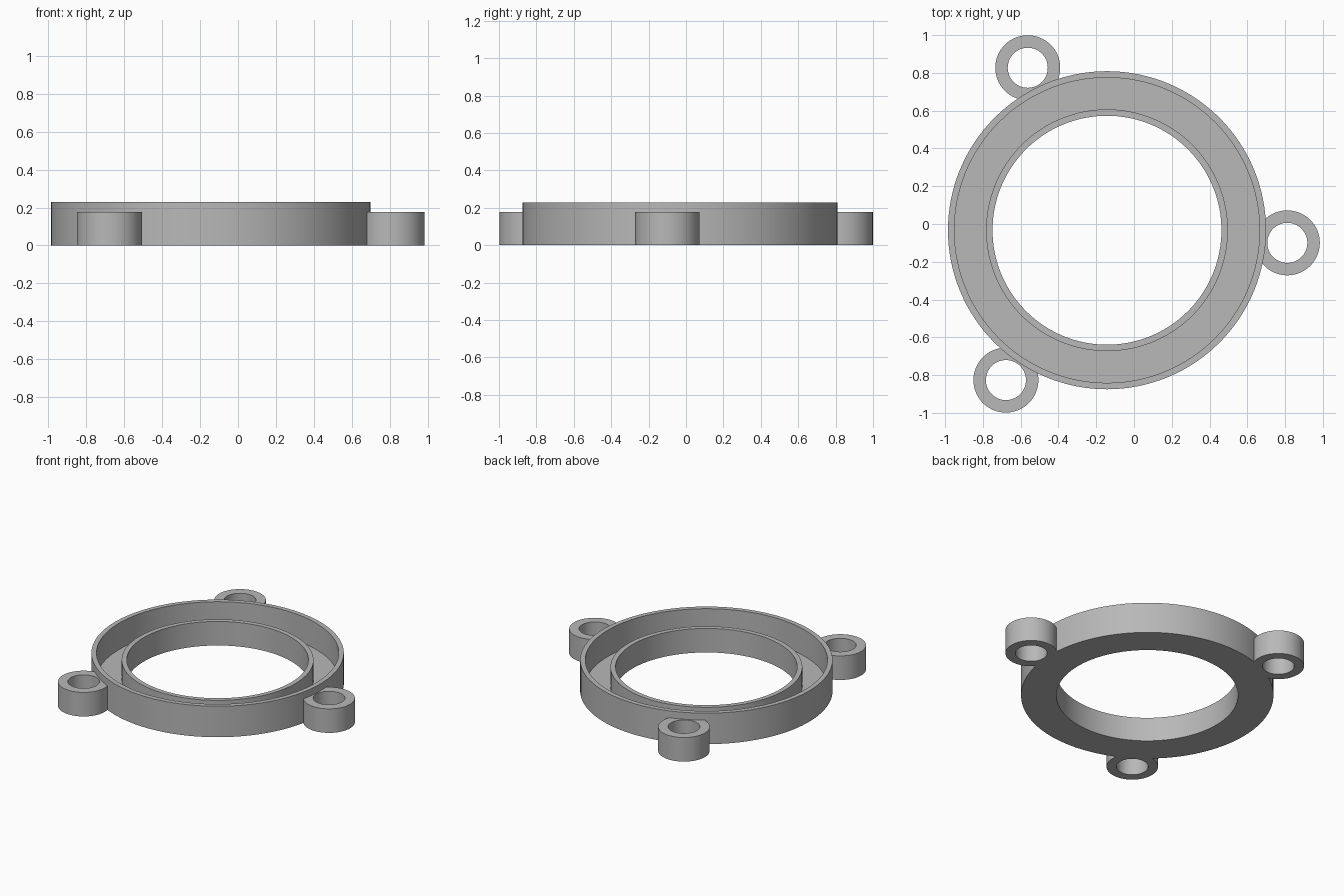
import bpy, bmesh
from math import sin, cos, tau, radians

cube = bpy.data.objects.get("Cube")
if cube:
    bpy.data.objects.remove(cube, do_unlink=True)

grey = bpy.data.materials.new("plain grey")
grey.use_nodes = True
colour = (0.48, 0.48, 0.48, 1)
grey.diffuse_color = colour
grey.node_tree.nodes["Principled BSDF"].inputs["Base Color"].default_value = colour

CENTRE = (-0.143, -0.033)
RADIUS = 0.842
LUG_HEIGHT = 0.177


def lathe(name, profile, centre, sides):
    """Turn a closed (radius, height) profile around a vertical axis."""
    bm = bmesh.new()
    rings = []
    for i in range(sides):
        a = tau * i / sides
        rings.append([bm.verts.new((r * cos(a), r * sin(a), z)) for r, z in profile])
    n = len(profile)
    for i in range(sides):
        here, there = rings[i], rings[(i + 1) % sides]
        for j in range(n):
            k = (j + 1) % n
            bm.faces.new((here[j], there[j], there[k], here[k]))
    bmesh.ops.recalc_face_normals(bm, faces=bm.faces)
    mesh = bpy.data.meshes.new(name)
    bm.to_mesh(mesh)
    bm.free()
    mesh.materials.append(grey)
    obj = bpy.data.objects.new(name, mesh)
    obj.location = (*centre, 0)
    bpy.context.collection.objects.link(obj)
    return obj


def activate(obj):
    bpy.ops.object.select_all(action="DESELECT")
    obj.select_set(True)
    bpy.context.view_layer.objects.active = obj


# Channel ring: tall outer wall, thin floor, lower inner wall
wall, floor, bore = 0.034, 0.034, 0.606
ring = lathe("channel_ring", [
    (bore, 0), (RADIUS, 0), (RADIUS, 0.228), (RADIUS - wall, 0.228),
    (RADIUS - wall, floor), (bore + wall, floor),
    (bore + wall, LUG_HEIGHT), (bore, LUG_HEIGHT)], CENTRE, 128)

# Helper that trims the lugs inside the outer wall
cutter = lathe("lug_trimmer", [
    (0.4, -0.1), (RADIUS - wall / 2, -0.1), (RADIUS - wall / 2, 0.4), (0.4, 0.4)], CENTRE, 128)
cutter.hide_render = True

# Three screw lugs evenly spaced around the ring
lugs = []
for name, angle in (("left_lug", -4), ("back_lug", 116), ("front_lug", 236)):
    a = radians(angle)
    spot = (CENTRE[0] + 0.957 * cos(a), CENTRE[1] + 0.957 * sin(a))
    lug = lathe(name, [(0.106, 0), (0.172, 0), (0.172, LUG_HEIGHT), (0.106, LUG_HEIGHT)], spot, 64)
    trim = lug.modifiers.new("trim", "BOOLEAN")
    trim.operation = "DIFFERENCE"
    trim.solver = "EXACT"
    trim.object = cutter
    activate(lug)
    bpy.ops.object.modifier_apply(modifier=trim.name)
    lugs.append(lug)
bpy.data.objects.remove(cutter, do_unlink=True)

# Smooth the round walls and keep the rims crisp
for obj in [ring] + lugs:
    activate(obj)
    bpy.ops.object.shade_smooth_by_angle(angle=radians(30))
